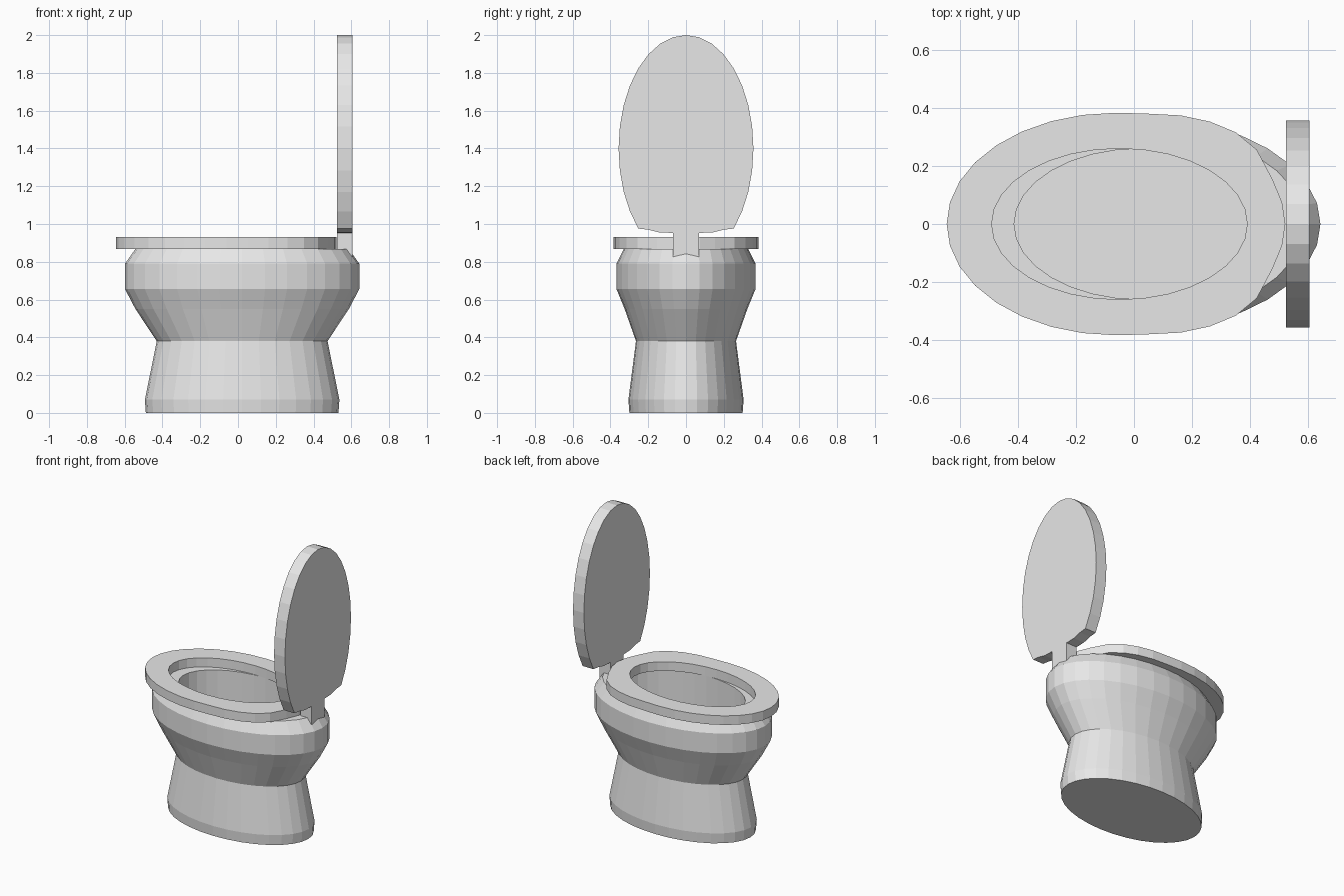
import bpy, bmesh, math

N = 32
cube = bpy.data.objects.get("Cube")
if cube:
    bpy.data.objects.remove(cube)

mat = bpy.data.materials.new("light grey ceramic")
mat.use_nodes = True
grey = (0.8, 0.8, 0.8, 1)
mat.diffuse_color = grey
mat.node_tree.nodes["Principled BSDF"].inputs["Base Color"].default_value = grey


def ellipse(cx, a, b, z):
    return [(cx + a * math.cos(t), b * math.sin(t), z)
            for t in (2 * math.pi * i / N for i in range(N))]


def loft(name, rings, cap=True, loop=False):
    """Skin equal-length rings; cap both ends or join the last to the first."""
    bm = bmesh.new()
    rows = [[bm.verts.new(p) for p in ring] for ring in rings]
    pairs = list(zip(rows, rows[1:]))
    if loop:
        pairs.append((rows[-1], rows[0]))
    for lo, hi in pairs:
        n = len(lo)
        for i in range(n):
            j = (i + 1) % n
            bm.faces.new((lo[i], lo[j], hi[j], hi[i]))
    if cap and not loop:
        bm.faces.new(rows[0][::-1])
        bm.faces.new(rows[-1])
    bmesh.ops.recalc_face_normals(bm, faces=bm.faces)
    mesh = bpy.data.meshes.new(name)
    bm.to_mesh(mesh)
    bm.free()
    mesh.materials.append(mat)
    obj = bpy.data.objects.new(name, mesh)
    bpy.context.collection.objects.link(obj)
    return obj


# Pedestal and bowl: outer profile (half length, half width, height), then the well
outer = [(0.51, 0.3, 0), (0.515, 0.305, 0.07), (0.452, 0.265, 0.38),
         (0.565, 0.325, 0.55), (0.62, 0.368, 0.655), (0.62, 0.368, 0.79),
         (0.565, 0.33, 0.868)]
rings = [ellipse(0.022, a, b, z) for a, b, z in outer]
rings += [ellipse(0.027, 0.44, 0.26, z) for z in (0.868, 0.385)]
loft("bowl_and_pedestal", rings)

# Seat ring, a little fuller toward the hinge end
fuller = [0, 0, 0.008, 0.043, 0.045, 0.034, 0.02, 0.004]


def seat_outline(z):
    pts = []
    for i, (x, y, _) in enumerate(ellipse(-0.062, 0.583, 0.383, z)):
        k = min(i, N - i)
        extra = fuller[k] if k < len(fuller) else 0
        pts.append((x, y + math.copysign(extra, y), z))
    return pts


loft("seat", [seat_outline(0.868), seat_outline(0.93),
              ellipse(-0.05, 0.44, 0.26, 0.93), ellipse(-0.05, 0.44, 0.26, 0.868)],
     loop=True)

# Raised lid: upright oval cut off at the bottom
BACK, FRONT = 0.605, 0.523
half = [(0.357 * math.sin(t), 1.4 + 0.6 * math.cos(t))
        for t in (2 * math.pi * i / N for i in range(13))]
half += [(0.2, 0.97), (0.14, 0.955), (0.07, 0.953)]
outline = half + [(-y, z) for y, z in half[:0:-1]]
loft("lid", [[(x, y, z) for y, z in outline] for x in (FRONT, BACK)])

# Hinge tab joining the lid to the back of the bowl
tab = [(-0.07, 0.82), (0.07, 0.82), (0.07, 0.953), (-0.07, 0.953)]
loft("hinge_tab", [[(x, y, z) for y, z in tab] for x in (FRONT, BACK)])
